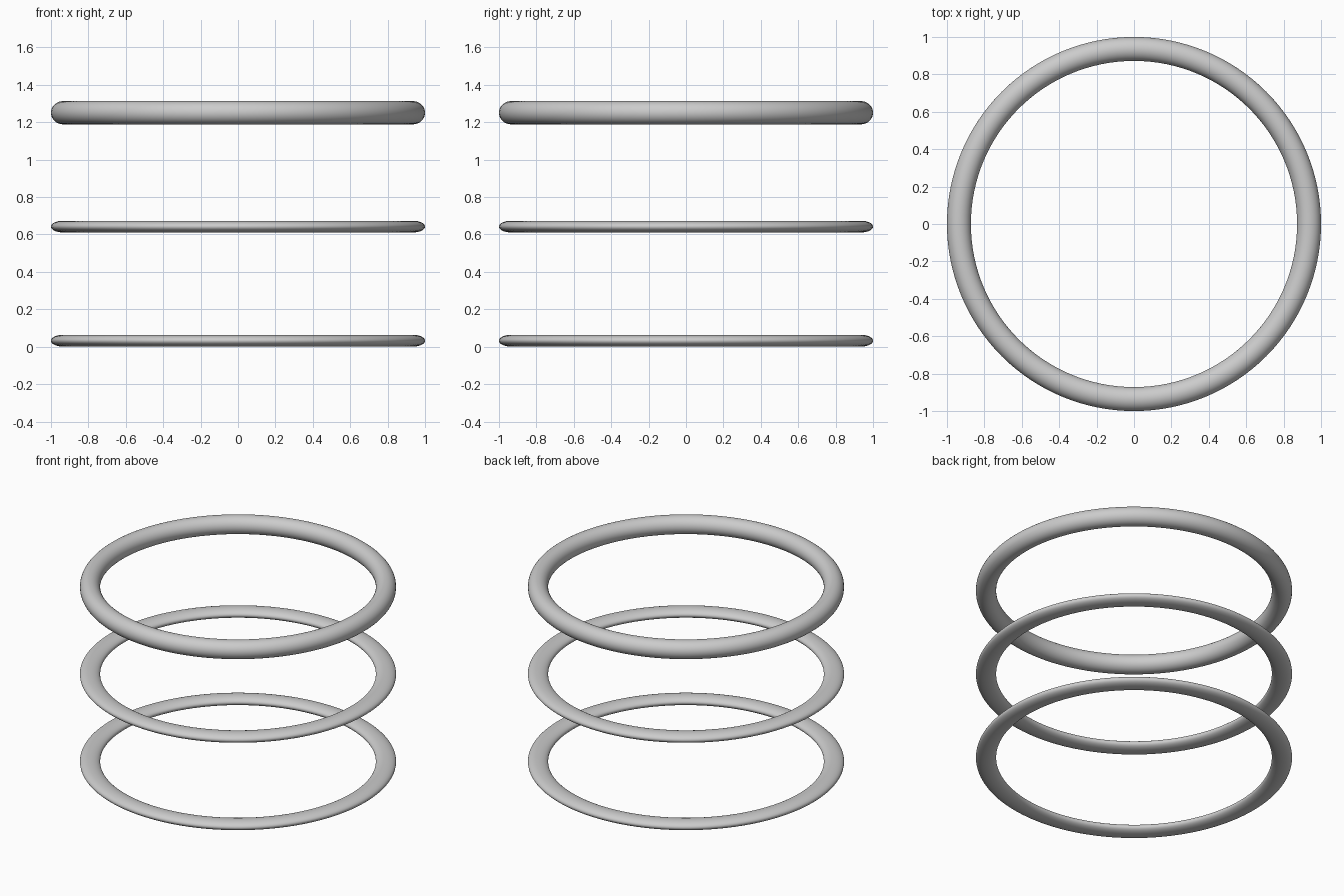
import bpy

if "Cube" in bpy.data.objects:
    bpy.data.objects.remove(bpy.data.objects["Cube"])

MAJOR = 0.936   # radius to the middle of the tube
MINOR = 0.064   # tube radius


def ring(name, z, flatten):
    # smooth torus, optionally squashed vertically
    bpy.ops.mesh.primitive_torus_add(
        major_radius=MAJOR, minor_radius=MINOR,
        major_segments=128, minor_segments=32, location=(0, 0, z))
    obj = bpy.context.object
    obj.name = name
    obj.scale.z = flatten
    bpy.ops.object.transform_apply(location=False, rotation=False, scale=True)
    bpy.ops.object.shade_smooth()
    return obj


# two flattened lower rings and one full round ring on top
ring("bottom_ring", 0.032, 0.49)
ring("middle_ring", 0.642, 0.49)
ring("top_ring", 1.251, 0.97)
